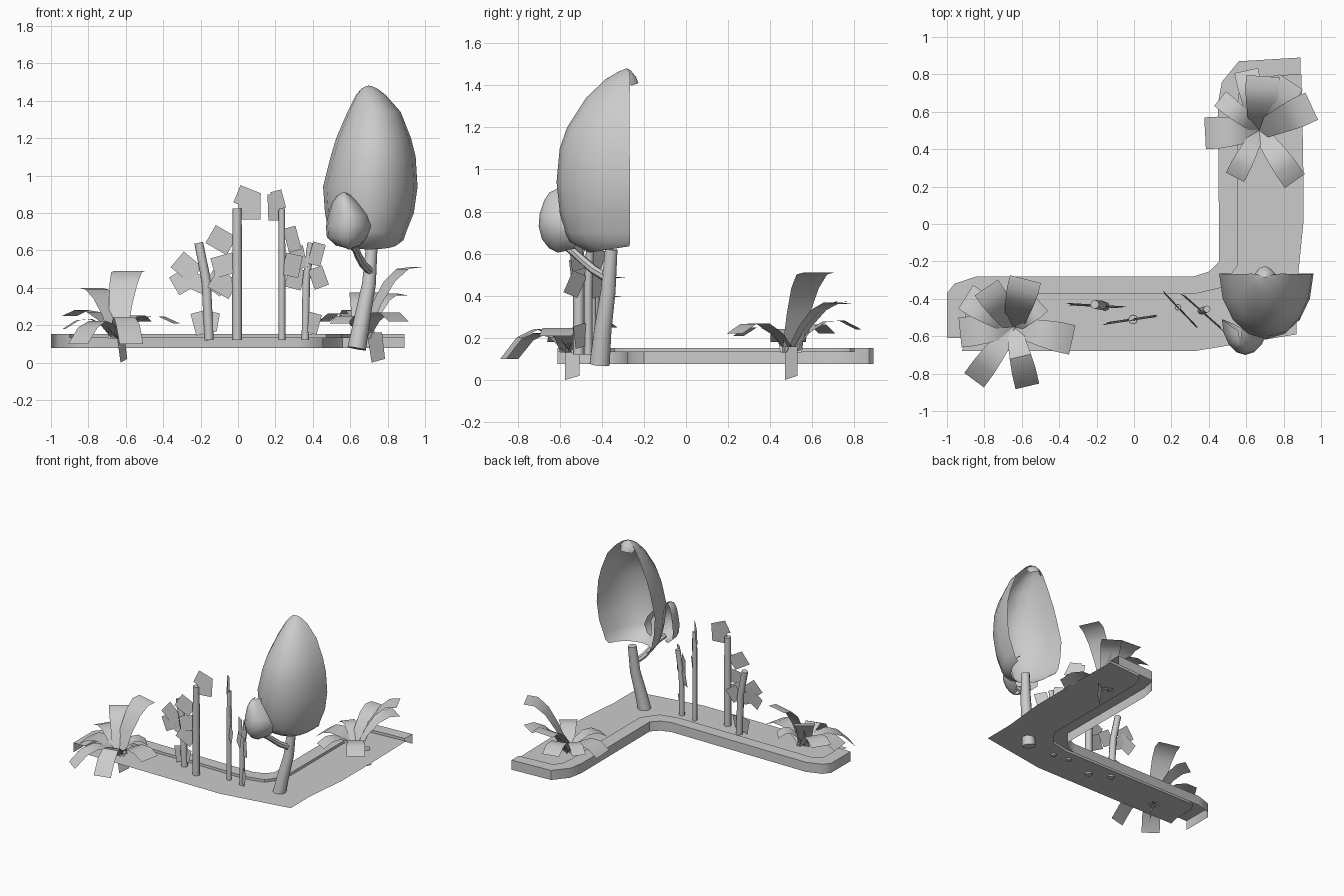
import bpy, bmesh, math
from mathutils import Vector

if "Cube" in bpy.data.objects:
    bpy.data.objects.remove(bpy.data.objects["Cube"])


def make(name, verts, faces, smooth=None):
    me = bpy.data.meshes.new(name)
    me.from_pydata([tuple(v) for v in verts], [], faces)
    bm = bmesh.new()
    bm.from_mesh(me)
    bmesh.ops.remove_doubles(bm, verts=bm.verts, dist=0.0005)
    bmesh.ops.recalc_face_normals(bm, faces=bm.faces)
    bm.to_mesh(me)
    bm.free()
    ob = bpy.data.objects.new(name, me)
    bpy.context.collection.objects.link(ob)
    if smooth:
        bpy.ops.object.select_all(action='DESELECT')
        ob.select_set(True)
        bpy.context.view_layer.objects.active = ob
        bpy.ops.object.shade_smooth_by_angle(angle=math.radians(smooth))
    return ob


def grid(rows, cols):
    return [(r * cols + c, r * cols + c + 1, (r + 1) * cols + c + 1, (r + 1) * cols + c)
            for r in range(rows - 1) for c in range(cols - 1)]


def tube(name, path, radii, sides=8):
    path = [Vector(p) for p in path]
    verts = []
    for i, p in enumerate(path):
        d = path[min(i + 1, len(path) - 1)] - path[max(i - 1, 0)]
        u = d.cross(Vector((0, 1, 0.01))).normalized()
        v = d.cross(u).normalized()
        for k in range(sides):
            a = 2 * math.pi * k / sides
            verts.append(p + radii[i] * (math.cos(a) * u + math.sin(a) * v))
    faces = [(i * sides + k, i * sides + (k + 1) % sides,
              (i + 1) * sides + (k + 1) % sides, (i + 1) * sides + k)
             for i in range(len(path) - 1) for k in range(sides)]
    faces += [tuple(range(sides)), tuple(range(len(verts) - sides, len(verts)))]
    return make(name, verts, faces, 50)


# Planter curb: raised strip along the inner side of the L
outer = [(-1, -.61), (-1, -.37), (-.96, -.32), (-.84, -.28), (.32, -.28), (.40, -.255),
         (.455, -.2), (.45, .65), (.47, .76), (.56, .87), (.89, .89)]
inner = [(-.9, -.61), (-.9, -.43), (-.88, -.4), (-.83, -.375), (.32, -.375), (.47, -.34),
         (.555, -.22), (.555, .64), (.565, .72), (.61, .78), (.89, .8)]
FLOOR, TOP, LOW = .132, .152, .077
verts = []
for (ox, oy), (ix, iy) in zip(outer, inner):
    verts += [(ox, oy, LOW), (ox, oy, TOP), (ix, iy, TOP), (ix, iy, FLOOR)]
make("planter_curb", verts, grid(len(outer), 4), 40)

# Soil sheet between curb and the open outer side of the L
edge = [(-.92, -.68), (-.88, -.68), (-.86, -.68), (-.8, -.68), (.32, -.68), (.87, -.59),
        (.87, -.35), (.905, 0), (.905, .3), (.9, .6), (.895, .8)]
verts = [(x, y, FLOOR) for x, y in inner] + [(x, y, FLOOR) for x, y in edge]
make("soil", verts, grid(2, len(inner)))

# Tree trunk and curved side branch
tube("trunk", [(.635, -.41, .075), (.665, -.395, .24), (.7, -.37, .42), (.715, -.355, .62)],
     [.05, .043, .037, .031], 10)
tube("branch", [(.705, -.385, .49), (.67, -.44, .525), (.645, -.49, .57), (.63, -.53, .605),
                (.59, -.59, .65)], [.022, .022, .021, .02, .018], 7)


def shell(name, rings, lift, steps=8):
    """Open-backed half shell; ring = z, left x, right x, back y, front y"""
    verts = []
    for i, (z, l, r, back, front) in enumerate(rings):
        for k in range(steps + 1):
            a = math.pi * k / steps
            up = lift * (1 - math.sin(a)) if i == 0 else 0
            verts.append(((l + r) / 2 - (r - l) / 2 * math.cos(a),
                          back - (back - front) * math.sin(a), z + up))
    return make(name, verts, grid(len(rings), steps + 1), 80)


# Large half-shell crown
shell("large_crown", [
    (.605, .545, .855, -.27, -.46), (.655, .51, .885, -.265, -.55), (.7, .485, .9, -.265, -.575),
    (.8, .465, .94, -.265, -.6), (.94, .455, .96, -.265, -.615), (1.1, .495, .95, -.268, -.6),
    (1.2, .525, .925, -.268, -.565), (1.34, .585, .87, -.268, -.475),
    (1.43, .63, .79, -.265, -.38), (1.465, .66, .745, -.27, -.32), (1.48, .69, .71, -.28, -.285)], .03)

# Rounded lip curling over the back of the crown top: rows from tip to hem
lip = []
for z, y, half in [(1.482, -.285, .01), (1.47, -.262, .045), (1.44, -.238, .066), (1.41, -.226, .05)]:
    for k in range(7):
        t = k / 3 - 1
        lip.append((.7 + half * t, y - .045 * t * t * half / .066, z - .012 * t * t))
make("crown_lip", lip, grid(4, 7), 80)

# Small crown on the branch
shell("small_crown", [
    (.605, .58, .61, -.56, -.61), (.625, .525, .65, -.53, -.65), (.67, .475, .695, -.51, -.685),
    (.73, .47, .72, -.51, -.7), (.79, .483, .70, -.52, -.695), (.85, .5, .65, -.53, -.675),
    (.89, .525, .61, -.55, -.65), (.91, .56, .575, -.57, -.61)], .01)


# Upright stems with flat leaves lying in a vertical plane through each stem
def stem(name, path, r, slope, leaves):
    tube(name, path, [r, r, r * .95], 8)
    px, py = path[0][0], path[0][1]
    verts, faces = [], []
    for x, z, tilt, w, h in leaves:
        t, b = math.radians(tilt), len(verts)
        for sx, sz in ((-1, -1), (1, -1), (1, 1), (-1, 1)):
            a, c = sx * w / 2, sz * h / 2
            lx = x + a * math.cos(t) - c * math.sin(t)
            verts.append((lx, py + (lx - px) * slope + .006 * sz,
                          z + a * math.sin(t) + c * math.cos(t)))
        faces.append((b, b + 1, b + 2, b + 3))
    make(name + "_leaves", verts, faces)


stem("stem_left_outer", [(-.155, -.44, .12), (-.17, -.435, .44), (-.21, -.43, .64)], .025, -.06,
     [(-.275, .51, -40, .13, .11), (-.285, .44, 30, .13, .11), (-.225, .43, -25, .1, .09),
      (-.11, .43, -35, .11, .11), (-.19, .215, 15, .1, .12), (-.14, .22, -10, .07, .1)])
stem("stem_left_inner", [(-.005, -.51, .12), (-.005, -.51, .5), (-.005, -.51, .825)], .026, .15,
     [(.06, .83, 0, .12, .13), (.05, .88, -22, .12, .1), (-.09, .655, -30, .13, .11),
      (-.075, .52, 15, .12, .11), (-.08, .42, -30, .13, .11)])
stem("stem_right_inner", [(.235, -.445, .12), (.235, -.445, .5), (.235, -.445, .825)], .018, -1.05,
     [(.2, .83, 2, .08, .14), (.215, .87, 15, .06, .1), (.29, .66, 15, .07, .13),
      (.29, .52, -12, .09, .12)])
stem("stem_right_outer", [(.36, -.465, .12), (.365, -.465, .44), (.39, -.455, .64)], .02, -.88,
     [(.42, .58, -15, .07, .12), (.43, .455, 20, .08, .11), (.32, .56, 12, .08, .12),
      (.305, .45, -15, .09, .11), (.4, .21, -15, .07, .11)])


# Arching broad-leaf plants: each leaf is a bent strip widening to its tip
def plant(name, cx, cy, leaves, stub):
    verts, faces = [], []
    base = Vector((cx, cy, .13))
    for tx, ty, tz, rise, w in leaves:
        tip = Vector((tx, ty, tz))
        mid = base.lerp(tip, .5)
        mid.z = max(tz, .13) + rise
        flat = tip - base
        side = Vector((-flat.y, flat.x, 0)).normalized()
        b = len(verts)
        for i in range(5):
            t = i / 4
            p = base * (1 - t) ** 2 + mid * 2 * t * (1 - t) + tip * t * t
            half = w / 2 * (.6 + .4 * min(1, t * 1.5))
            verts += [p - side * half, p + side * half]
        faces += [tuple(b + q for q in f) for f in grid(5, 2)]
    # Hanging leaf stub under the soil
    b = len(verts)
    sx, sy, dx, dy = stub
    verts += [(sx - dx, sy - dy, .16), (sx + dx, sy + dy, .16),
              (sx + dx * .9 + .02, sy + dy, .02), (sx - dx * .9 + .02, sy - dy, 0)]
    faces.append((b, b + 1, b + 2, b + 3))
    make(name, verts, faces, 40)


plant("left_plant", -.645, -.55, [
    (-.855, -.835, .1, .2, .13), (-.57, -.868, .1, .24, .13), (-.33, -.62, .21, .11, .16),
    (-.58, -.295, .49, .04, .17), (-.9, -.39, .25, .1, .15), (-.93, -.58, .18, .13, .16),
    (-.79, -.34, .4, .02, .15), (-.5, -.42, .22, .1, .12)], (-.63, -.54, .02, .035))
plant("right_plant", .67, .5, [
    (.38, .485, .18, .15, .17), (.54, .25, .21, .12, .11), (.86, .23, .22, .14, .13),
    (.95, .63, .51, .04, .16), (.84, .76, .36, .06, .15), (.69, .79, .37, .05, .18),
    (.6, .82, .24, .13, .13), (.46, .67, .22, .13, .1)], (.73, .5, .04, .03))
